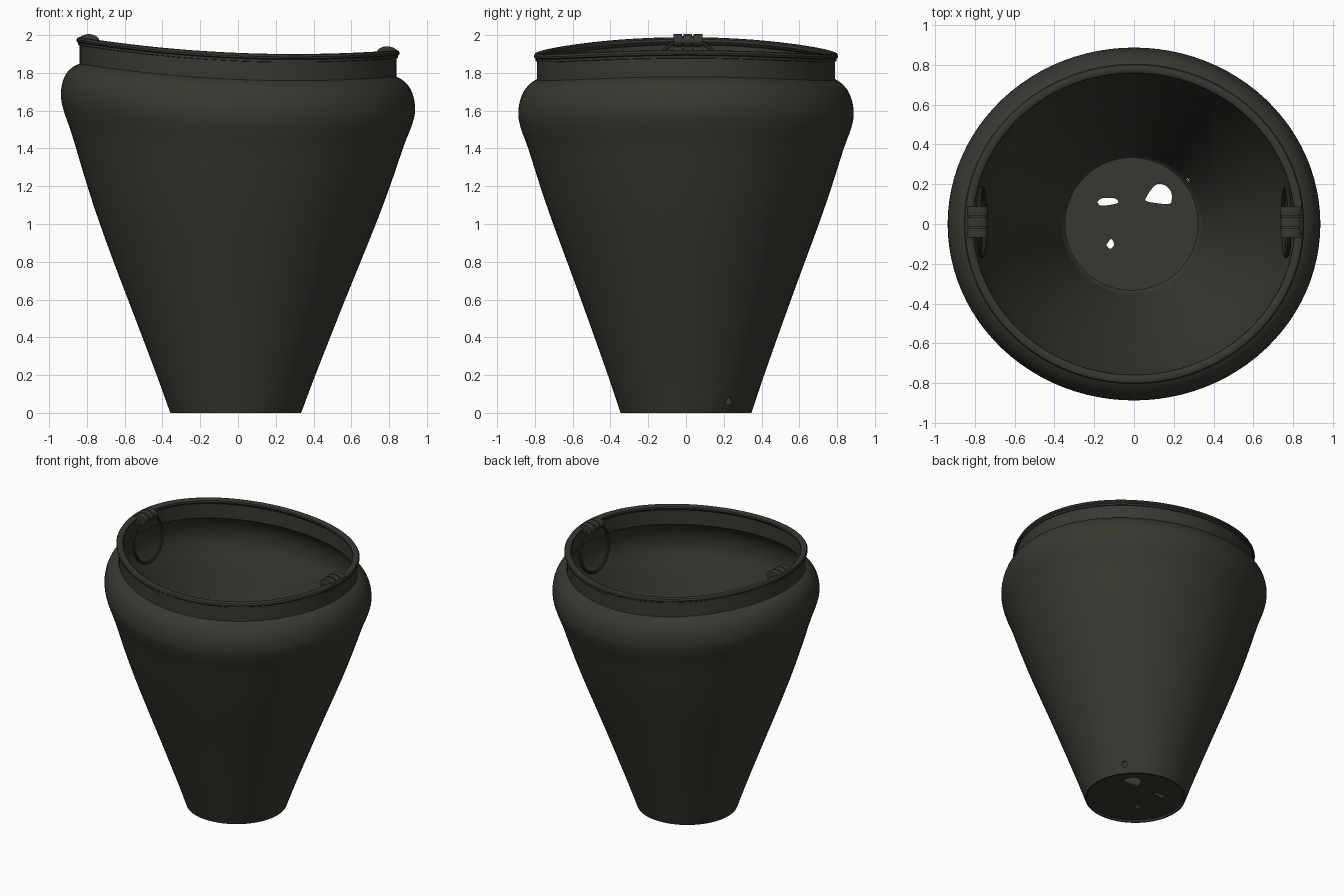
import bpy, bmesh, math
from mathutils import Matrix, Vector

cube = bpy.data.objects.get("Cube")
if cube:
    bpy.data.objects.remove(cube, do_unlink=True)

mat = bpy.data.materials.new("dark_olive")
mat.use_nodes = True
COLOUR = (0.04, 0.038, 0.029, 1)
mat.diffuse_color = COLOUR
bsdf = mat.node_tree.nodes["Principled BSDF"]
bsdf.inputs["Base Color"].default_value = COLOUR
bsdf.inputs["Roughness"].default_value = 0.7

SEGMENTS = 96


def finish(name, bm, smooth=True):
    bmesh.ops.recalc_face_normals(bm, faces=bm.faces)
    mesh = bpy.data.meshes.new(name)
    bm.to_mesh(mesh)
    bm.free()
    mesh.materials.append(mat)
    obj = bpy.data.objects.new(name, mesh)
    bpy.context.collection.objects.link(obj)
    if smooth:
        shade(obj)
    return obj


def activate(obj):
    bpy.ops.object.select_all(action='DESELECT')
    obj.select_set(True)
    bpy.context.view_layer.objects.active = obj


def shade(obj):
    activate(obj)
    bpy.ops.object.shade_smooth_by_angle(angle=math.radians(35))


def sag(x):
    """Height change of the wavy mouth across the width."""
    return -0.041 * x + 0.069 * x * x


def place(r, z, a):
    """Oval section that turns round towards the base, with a wavy top."""
    t = min(max(z / 1.57, 0), 1)
    x = r * math.cos(a) - 0.012 * (1 - t)
    y = (r - 0.05 * t) * math.sin(a) if r > 0.01 else 0
    w = min(max(z - 0.6, 0), 1)
    return Vector((x, y, z + w * w * (3 - 2 * w) * sag(x)))


def lathe(name, profile):
    """Spin a closed profile of (radius, height) points."""
    bm = bmesh.new()
    rings = [[bm.verts.new(place(r, z, math.tau * i / SEGMENTS))
              for i in range(SEGMENTS)] for r, z in profile]
    for k, ring in enumerate(rings):
        nxt = rings[(k + 1) % len(rings)]
        if profile[k][0] == 0 and profile[(k + 1) % len(rings)][0] == 0:
            continue
        for i in range(SEGMENTS):
            j = (i + 1) % SEGMENTS
            bm.faces.new((ring[i], ring[j], nxt[j], nxt[i]))
    bmesh.ops.remove_doubles(bm, verts=bm.verts, dist=0.0002)
    return finish(name, bm)


def spline(points, steps=4):
    """Catmull-Rom curve through the points."""
    p = [Vector(q) for q in points]
    p = [2 * p[0] - p[1]] + p + [2 * p[-1] - p[-2]]
    out = []
    for a, b, c, d in zip(p, p[1:], p[2:], p[3:]):
        for s in range(steps):
            t = s / steps
            out.append(0.5 * (2 * b + (c - a) * t + (2 * a - 5 * b + 4 * c - d) * t * t
                              + (3 * b - a - 3 * c + d) * t ** 3))
    return [tuple(v) for v in out + [p[-2]]]


# Thin-walled body: floor, tapering wall, round shoulder and straight neck
wall = spline([(0.352, 0.015), (0.42, 0.2), (0.575, 0.6), (0.735, 1.0), (0.81, 1.2),
               (0.88, 1.4), (0.92, 1.5), (0.937, 1.57), (0.932, 1.64),
               (0.91, 1.7), (0.875, 1.742), (0.84, 1.765)])
inner = [(r - 0.012, z - 0.008 * min(z, 1)) for r, z in reversed(wall) if z > 0.03]
body = lathe("pot_body",
             [(0, 0.012), (0.33, 0.012), (0.335, 0), (0.346, 0)] + wall
             + [(0.84, 1.885), (0.828, 1.885)] + inner
             + [(0.345, 0.032), (0.335, 0.024), (0, 0.024)])

# Rolled rim with a narrow lower lip
lathe("rim", [(0.838, 1.862), (0.847, 1.864), (0.847, 1.876), (0.854, 1.881),
              (0.856, 1.891), (0.85, 1.902), (0.84, 1.906), (0.82, 1.906),
              (0.81, 1.9), (0.808, 1.888), (0.814, 1.878), (0.826, 1.868)])


# Torn drain holes in the floor and a round one low in the wall
def cutter(points, matrix):
    bm = bmesh.new()
    face = bm.faces.new([bm.verts.new((x, y, -0.08)) for x, y in points])
    new = bmesh.ops.extrude_face_region(bm, geom=[face])
    verts = [v for v in new["geom"] if isinstance(v, bmesh.types.BMVert)]
    bmesh.ops.translate(bm, verts=verts, vec=(0, 0, 0.16))
    bmesh.ops.transform(bm, matrix=matrix, verts=bm.verts)
    return finish("hole_cutter", bm, False)


torn = [
    [(-0.185, 0.11), (-0.165, 0.092), (-0.09, 0.102), (-0.08, 0.115), (-0.1, 0.13), (-0.16, 0.13)],
    [(0.055, 0.12), (0.08, 0.11), (0.175, 0.1), (0.19, 0.125), (0.185, 0.165),
     (0.155, 0.195), (0.115, 0.2), (0.08, 0.165)],
    [(-0.14, -0.105), (-0.12, -0.125), (-0.1, -0.105), (-0.115, -0.075)],
]
cutters = [cutter(spline(h + h[:1], 3)[:-1], Matrix()) for h in torn]
angle = math.atan2(0.235, 0.285)
circle = [(0.02 * math.cos(math.tau * i / 20), 0.02 * math.sin(math.tau * i / 20))
          for i in range(20)]
cutters.append(cutter(circle, Matrix.Translation((0.365 * math.cos(angle),
                                                  0.365 * math.sin(angle), 0.062))
                      @ Matrix.Rotation(angle, 4, 'Z') @ Matrix.Rotation(math.pi / 2, 4, 'Y')))
for c in cutters:
    activate(body)
    mod = body.modifiers.new("hole", 'BOOLEAN')
    mod.operation = 'DIFFERENCE'
    mod.solver = 'EXACT'
    mod.object = c
    # keep the cut above the smoothing modifier, if there is one
    bpy.ops.object.modifier_move_to_index(modifier=mod.name, index=0)
    bpy.ops.object.modifier_apply(modifier=mod.name)
    bpy.data.objects.remove(c, do_unlink=True)
shade(body)


# Three-band clips around the rim, each holding a loose ring
def clip_band(name, x, y, width, rx, rz):
    bm = bmesh.new()
    bmesh.ops.create_cone(bm, cap_ends=True, segments=24, radius1=1, radius2=1, depth=width)
    bmesh.ops.transform(bm, verts=bm.verts, matrix=Matrix.Translation((x, y, 1.894 + sag(x)))
                        @ Matrix.Diagonal((rx, 1, rz, 1))
                        @ Matrix.Rotation(math.pi / 2, 4, 'X'))
    finish(name, bm)


for label, side in (("left", 1), ("right", -1)):
    x = side * 0.79
    clip_band(label + "_clip_core", x, 0.01, 0.15, 0.049, 0.026)
    for k in (-1, 0, 1):
        clip_band(label + "_clip_band", x, 0.01 + k * 0.054, 0.046, 0.056, 0.036)
    bpy.ops.mesh.primitive_torus_add(
        major_segments=48, minor_segments=10, major_radius=0.17, minor_radius=0.011,
        location=(side * 0.766, 0.01, 1.73 + sag(x)),
        rotation=(0, math.pi / 2 + side * 0.1, 0))
    ring = bpy.context.object
    ring.name = label + "_ring"
    ring.data.materials.append(mat)
    shade(ring)
